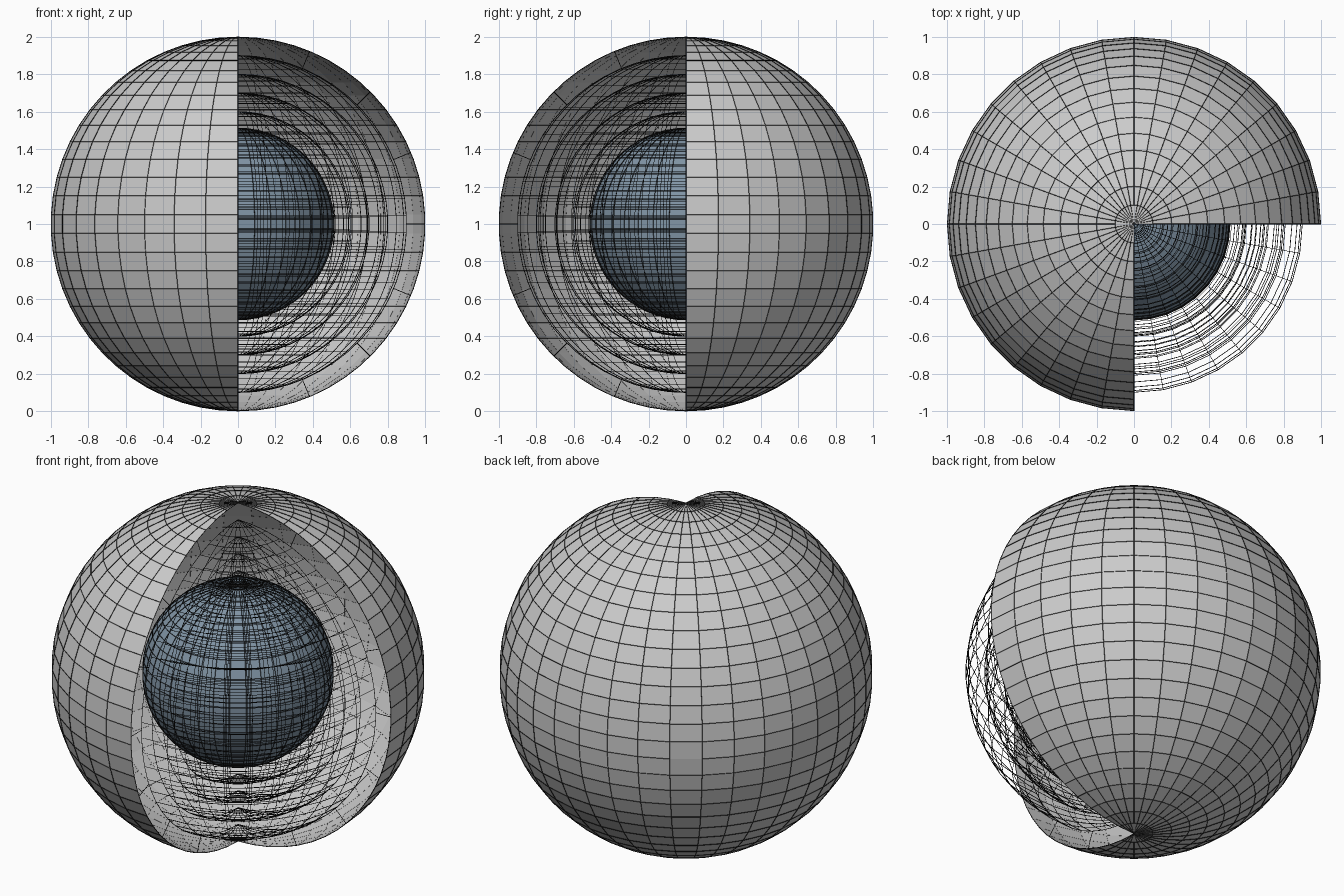
import bpy, bmesh
from math import sin, cos, pi, radians
from mathutils import Vector

if "Cube" in bpy.data.objects:
    bpy.data.objects.remove(bpy.data.objects["Cube"])

ROWS, STEP = 31, 10          # latitude bands, degrees per longitude band


def material(name, color):
    m = bpy.data.materials.new(name)
    m.diffuse_color = color
    m.use_nodes = True
    m.node_tree.nodes["Principled BSDF"].inputs["Base Color"].default_value = m.diffuse_color
    return m


black = material("line_black", (0.01, 0.01, 0.01, 1))
blue = material("core_blue", (0.22, 0.30, 0.38, 1))


def polar(r, lat, lon):
    return Vector((r * sin(lat) * cos(lon), r * sin(lat) * sin(lon), 1 + r * cos(lat)))


def sphere_part(name, r, start, end, mat=None, wire=0):
    """Sphere sector between two longitudes; wire > 0 turns it into a lattice."""
    bm = bmesh.new()
    n = (end - start) // STEP
    grid = [[bm.verts.new(polar(r, pi * j / ROWS, radians(start + STEP * i)))
             for j in range(ROWS + 1)] for i in range(n + 1)]
    for i in range(n):
        for j in range(ROWS):
            bm.faces.new((grid[i][j], grid[i][j + 1], grid[i + 1][j + 1], grid[i + 1][j]))
    bmesh.ops.remove_doubles(bm, verts=bm.verts, dist=1e-4)
    me = bpy.data.meshes.new(name)
    bm.to_mesh(me)
    bm.free()
    ob = bpy.data.objects.new(name, me)
    bpy.context.collection.objects.link(ob)
    if mat:
        me.materials.append(mat)
    if wire:
        mod = ob.modifiers.new("lattice", 'WIREFRAME')
        mod.thickness = wire
        mod.offset = 0
        mod.use_boundary = True
        mod.use_even_offset = False
    return ob


# Outer shell, open in the front right quarter, with its grid lines
sphere_part("outer_shell", 0.997, 0, 270)
sphere_part("outer_shell_lines", 0.9985, 0, 270, black, 0.004)

# Core ball with its grid lines
sphere_part("core", 0.51, 0, 360, blue)
sphere_part("core_lines", 0.512, 0, 360, black, 0.004)

# Nested lattices filling the open quarter
for k, r in enumerate((0.6, 0.7, 0.8, 0.9)):
    sphere_part(f"inner_lattice_{k + 1}", r, 270, 360, black, 0.004)

# Short spokes between the largest lattice and the shell, along both cut edges
cu = bpy.data.curves.new("rim_spokes", 'CURVE')
cu.dimensions = '3D'
cu.bevel_depth = 0.002
cu.bevel_resolution = 0
cu.materials.append(black)
for lon in (-90, 0):
    for k in range(1, 8):
        s = cu.splines.new('POLY')
        s.points.add(1)
        for p, r in zip(s.points, (0.9, 0.997)):
            p.co = (*polar(r, pi * k / 8, radians(lon)), 1)
bpy.context.collection.objects.link(bpy.data.objects.new("rim_spokes", cu))
